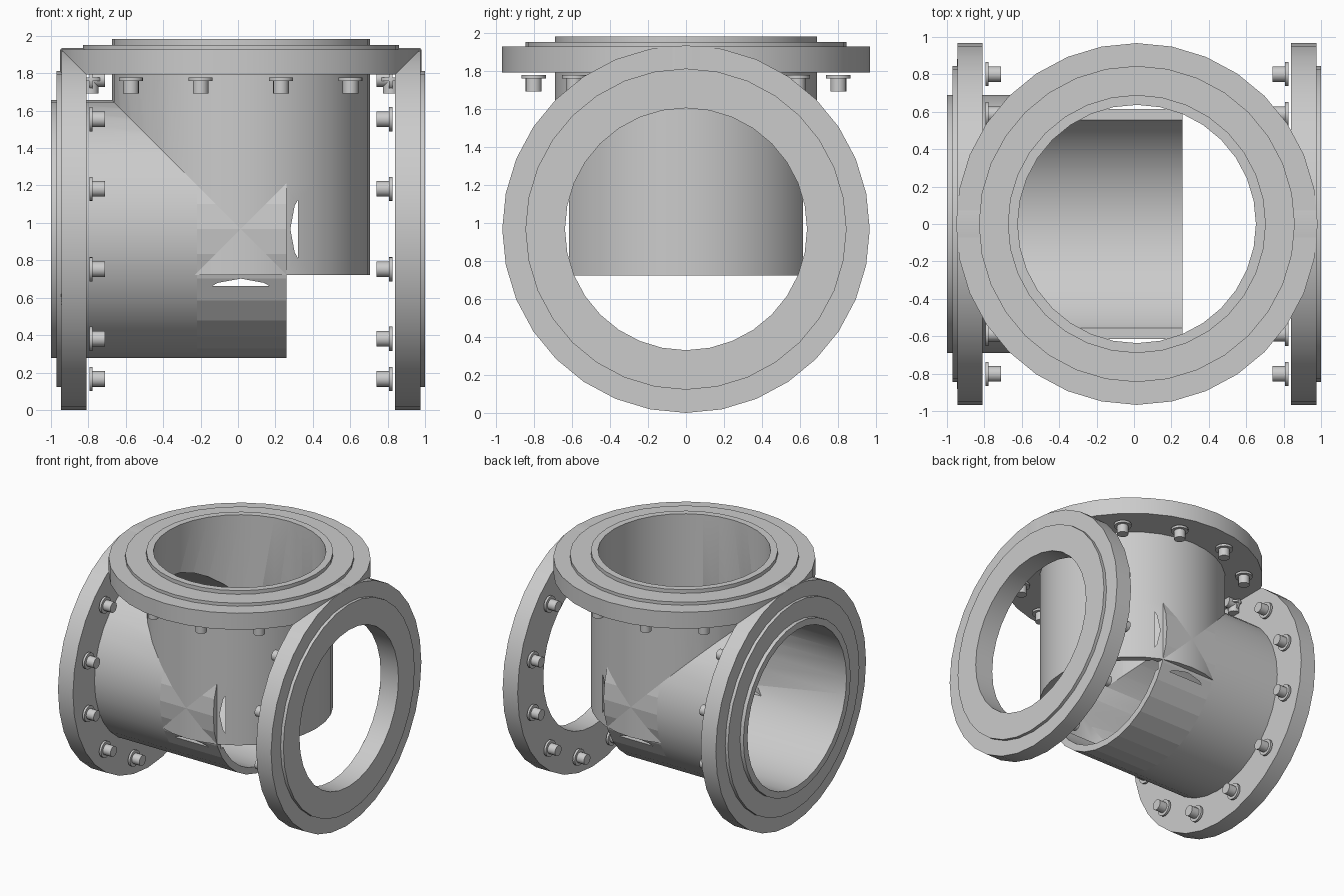
import bpy, bmesh
from math import pi, radians
from mathutils import Matrix, Vector

SIDES = 32
PIPE_R, BORE_R, FLANGE_R, BOLT_RING = 0.69, 0.637, 0.967, 0.83
JUNCTION = Matrix.Translation((0.015, 0, FLANGE_R))

# Each branch points its local +z out of the junction
BRANCHES = {
    "left": JUNCTION @ Matrix.Rotation(pi / 2, 4, 'Y'),
    "right": JUNCTION @ Matrix.Rotation(-pi / 2, 4, 'Y'),
    "top": JUNCTION,
}

cube = bpy.data.objects.get("Cube")
if cube:
    bpy.data.objects.remove(cube, do_unlink=True)


def select_only(obj):
    bpy.ops.object.select_all(action='DESELECT')
    obj.select_set(True)
    bpy.context.view_layer.objects.active = obj


def smooth(obj):
    select_only(obj)
    bpy.ops.object.shade_smooth_by_angle(angle=radians(30))


def lathe(name, profile, matrix, sides=SIDES):
    """Spin a closed (radius, height) outline round local z."""
    bm = bmesh.new()
    verts = [bm.verts.new((r, 0, h)) for r, h in profile]
    edges = [bm.edges.new((a, b)) for a, b in zip(verts, verts[1:] + verts[:1])]
    bmesh.ops.spin(bm, geom=verts + edges, cent=(0, 0, 0), axis=(0, 0, 1),
                   angle=2 * pi, steps=sides, use_merge=True)
    bmesh.ops.remove_doubles(bm, verts=bm.verts, dist=1e-5)
    # Collapsed faces and edges lying on the axis are dropped
    bmesh.ops.delete(bm, geom=[e for e in bm.edges if not e.link_faces], context='EDGES')
    bmesh.ops.recalc_face_normals(bm, faces=bm.faces)
    mesh = bpy.data.meshes.new(name)
    bm.to_mesh(mesh)
    bm.free()
    obj = bpy.data.objects.new(name, mesh)
    bpy.context.collection.objects.link(obj)
    obj.matrix_world = matrix
    return obj


def bore_cutter(name, matrix):
    bm = bmesh.new()
    bmesh.ops.create_cone(bm, cap_ends=True, segments=SIDES, radius1=BORE_R,
                          radius2=BORE_R, depth=1.5,
                          matrix=Matrix.Translation((0, 0, 0.445)))
    mesh = bpy.data.meshes.new(name)
    bm.to_mesh(mesh)
    bm.free()
    obj = bpy.data.objects.new(name, mesh)
    bpy.context.collection.objects.link(obj)
    obj.matrix_world = matrix
    obj.hide_render = True
    return obj


def cut(obj, cutter):
    mod = obj.modifiers.new("bore", 'BOOLEAN')
    mod.operation, mod.object, mod.solver = 'DIFFERENCE', cutter, 'EXACT'
    select_only(obj)
    bpy.ops.object.modifier_apply(modifier=mod.name)


# The left branch really points to -x, so name the ends by the model's own sides
BRANCHES["left"], BRANCHES["right"] = BRANCHES["left"], BRANCHES["right"]

# Two open pipes, each notched by the bore of the other
tube = [(BORE_R, -0.245), (PIPE_R, -0.245), (PIPE_R, 0.235), (PIPE_R, 1.015), (BORE_R, 1.015)]
side_pipe = lathe("side_pipe", tube, BRANCHES["right"])
top_pipe = lathe("top_pipe", tube, BRANCHES["top"])
side_bore = bore_cutter("side_bore", BRANCHES["right"])
top_bore = bore_cutter("top_bore", BRANCHES["top"])
bpy.context.view_layer.update()
cut(side_pipe, top_bore)
cut(top_pipe, side_bore)
for cutter in (side_bore, top_bore):
    bpy.data.objects.remove(cutter, do_unlink=True)
for pipe in (side_pipe, top_pipe):
    smooth(pipe)

# Faceted inner end of the side pipe
for face in side_pipe.data.polygons:
    if face.center.z < 0.235 and Vector(face.center.xy).length > PIPE_R - 0.02:
        face.use_smooth = False

# Stepped flanges with a ring of bolts behind each
bolt_mesh = None
for side, matrix in BRANCHES.items():
    hole = BORE_R if side == "left" else 0.66
    lathe_profile = [(hole, 0.825), (FLANGE_R, 0.825), (FLANGE_R, 0.96),
                     (0.845, 0.96), (0.845, 0.985), (hole, 0.985)]
    smooth(lathe(side + "_flange", lathe_profile, matrix))

    for i in range(12):
        place = (matrix @ Matrix.Rotation(2 * pi * (i + 0.5) / 12, 4, 'Z')
                 @ Matrix.Translation((BOLT_RING, 0, 0.81)))
        name = f"{side}_bolt_{i + 1}"
        if bolt_mesh is None:
            bolt = lathe(name, [(0, 0), (0.065, 0), (0.065, -0.018), (0.042, -0.018),
                                (0.042, -0.085), (0, -0.085)], place, 16)
            smooth(bolt)
            bolt_mesh = bolt.data
        else:
            bolt = bpy.data.objects.new(name, bolt_mesh)
            bpy.context.collection.objects.link(bolt)
            bolt.matrix_world = place
